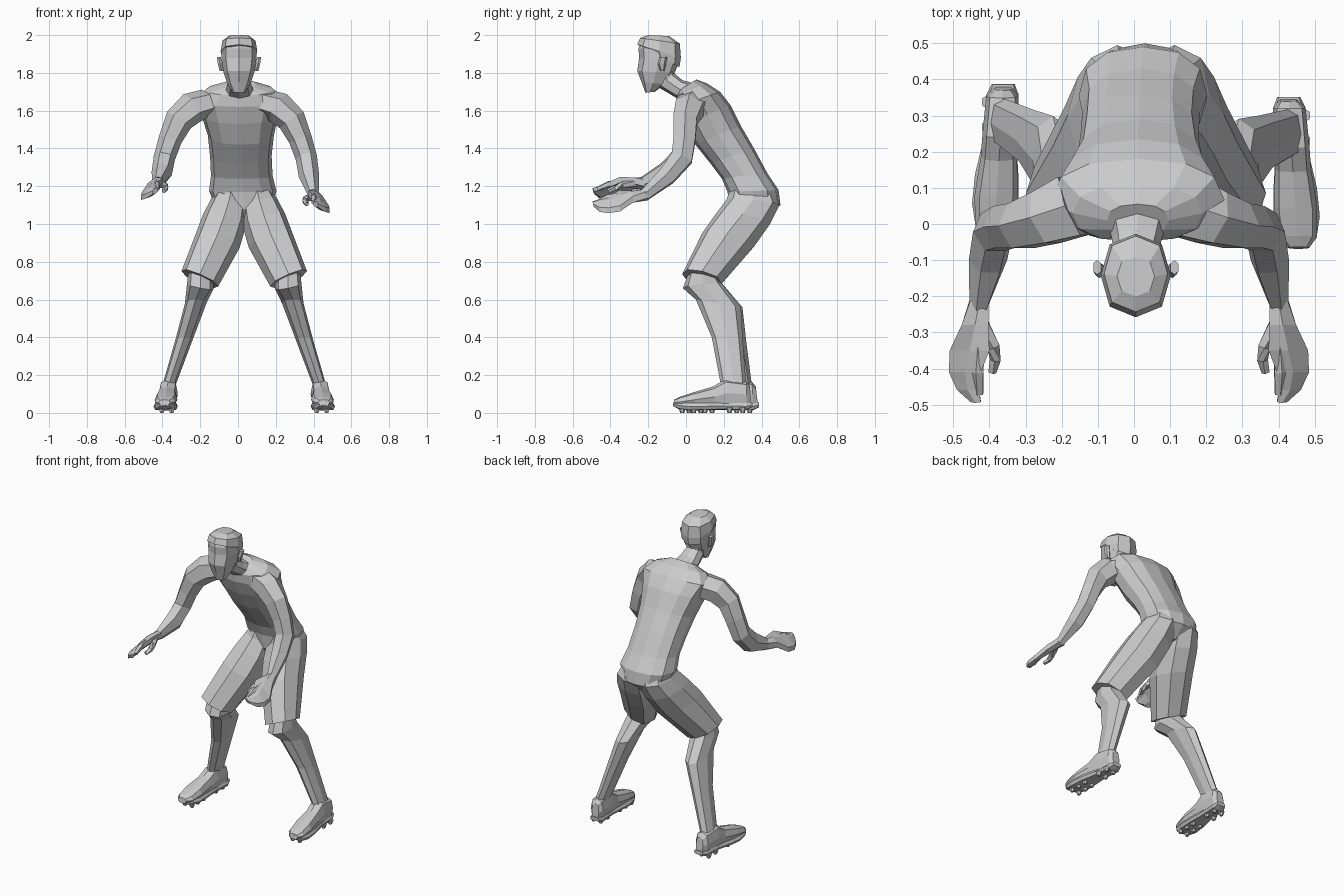
import bpy, bmesh, math
from mathutils import Vector


def build(name, rings):
    """Skin a list of equal-sized point rings into a closed flat-shaded mesh."""
    bm = bmesh.new()
    vs = [[bm.verts.new(p) for p in r] for r in rings]
    n = len(vs[0])
    for a, b in zip(vs, vs[1:]):
        for i in range(n):
            j = (i + 1) % n
            bm.faces.new((a[i], a[j], b[j], b[i]))
    bm.faces.new(vs[0])
    bm.faces.new(vs[-1])
    bmesh.ops.recalc_face_normals(bm, faces=bm.faces)
    me = bpy.data.meshes.new(name)
    bm.to_mesh(me)
    bm.free()
    ob = bpy.data.objects.new(name, me)
    bpy.context.collection.objects.link(ob)
    return ob


def same(p):
    return p


def loft(name, secs, n=8, sq=0.85, fix=same):
    """Sections: centre x, half width, front (y, z), back (y, z), optional sideways slope."""
    power = lambda c: math.copysign(abs(c) ** sq, c) if abs(c) > 1e-6 else 0.0
    rings = []
    for cx, w, yf, zf, yb, zb, *k in secs:
        ring = []
        for i in range(n):
            a = 2 * math.pi * i / n
            s, t = w * power(math.sin(a)), 0.5 - 0.5 * power(math.cos(a))
            z = zf + (zb - zf) * t + (k[0] * s if k else 0)
            ring.append(fix(Vector((cx + s, yf + (yb - yf) * t, z))))
        rings.append(ring)
    return build(name, rings)


def tube(name, path, n=6, fix=same):
    """Path points: x, y, z, half thickness across, half thickness front-back."""
    pts = [Vector(p[:3]) for p in path]
    rings = []
    for i, c in enumerate(pts):
        t = (pts[min(i + 1, len(pts) - 1)] - pts[max(i - 1, 0)]).normalized()
        v = Vector((0, 1, 0))
        v = (v - t * v.dot(t)).normalized()
        u = t.cross(v)
        a, b = path[i][3:]
        rings.append([fix(c + u * a * math.cos(2 * math.pi * j / n) + v * b * math.sin(2 * math.pi * j / n))
                      for j in range(n)])
    return build(name, rings)


# Torso, leaning forward from the hips
loft("torso", [
    (.03, .07, .27, 1.02, .42, 1.03), (.03, .15, .23, 1.08, .50, 1.10),
    (.025, .178, .22, 1.17, .49, 1.18), (.02, .163, .19, 1.24, .43, 1.27),
    (.015, .163, .13, 1.32, .36, 1.40), (.015, .175, .05, 1.42, .29, 1.52),
    (.01, .205, -.01, 1.53, .235, 1.63), (.01, .24, -.045, 1.62, .18, 1.70),
    (.01, .18, -.05, 1.68, .11, 1.745), (.01, .085, -.035, 1.71, .055, 1.765)], n=12, sq=.85)

# Neck, head, hair cap
loft("neck", [(.01, .09, .0, 1.63, .06, 1.74), (.008, .07, -.055, 1.67, -.02, 1.762),
              (.005, .058, -.14, 1.72, -.065, 1.80), (.005, .058, -.16, 1.78, -.06, 1.84)])
loft("head", [(.005, .034, -.215, 1.695, -.165, 1.70), (.005, .062, -.235, 1.75, -.11, 1.74),
              (.005, .082, -.258, 1.81, -.06, 1.80), (.005, .092, -.248, 1.88, -.035, 1.86),
              (.005, .092, -.252, 1.93, -.035, 1.92), (.005, .07, -.235, 1.975, -.05, 1.96)])
loft("hair", [(.005, .091, -.235, 1.94, -.035, 1.83), (.005, .097, -.258, 1.95, -.027, 1.88),
              (.005, .088, -.243, 1.985, -.033, 1.955), (.005, .052, -.20, 2.0, -.09, 1.995)])


# Placement of the two sides: legs mirror about the hips, arms about the shoulders
def leg_side(s):
    def fix(p):
        dy = (.018 if s < 0 else -.02) * max(0, 1 - p.z / .7)
        return Vector((.033 + s * (p.x - .033), p.y + dy, p.z))
    return fix


def arm_side(s):
    def fix(p):
        dz = .07 * min(1, max(0, -p.y - .07) / .16) if s < 0 else 0
        return Vector((-.014 + s * (p.x + .014), p.y, p.z + dz))
    return fix


for s, side in ((1, "left"), (-1, "right")):
    leg, arm = leg_side(s), arm_side(s)

    # Shorts leg with sloping hem
    loft(side + "_shorts_leg", [
        (.10, .07, .235, 1.19, .46, 1.19, .1), (.112, .098, .215, 1.13, .495, 1.10, .15),
        (.136, .114, .155, 1.05, .445, 1.0, .25), (.172, .115, .085, .95, .36, .88, .35),
        (.268, .097, -.02, .735, .19, .685, .42)], fix=leg)

    # Knee, calf and ankle
    loft(side + "_lower_leg", [
        (.262, .065, .02, .76, .16, .72, .4), (.266, .07, -.015, .66, .195, .68, .2),
        (.29, .057, .055, .60, .295, .56), (.35, .046, .145, .40, .31, .385),
        (.432, .035, .20, .15, .335, .14)], fix=leg)

    # Shoe: low-cut upper on a wider flat sole
    loft(side + "_shoe_upper", [
        (.428, .026, .365, .03, .355, .14), (.43, .045, .34, .03, .335, .165),
        (.435, .05, .25, .03, .225, .18), (.44, .05, .18, .03, .16, .14),
        (.447, .06, .07, .03, .06, .11), (.452, .054, -.02, .03, -.015, .085),
        (.455, .03, -.05, .04, -.045, .07)], sq=.75, fix=leg)
    loft(side + "_shoe_sole", [
        (.428, .032, .37, .03, .37, .055), (.43, .045, .34, .015, .34, .055),
        (.437, .045, .22, .017, .22, .055), (.446, .06, .12, .015, .12, .055),
        (.45, .064, .04, .012, .04, .055), (.453, .052, -.02, .02, -.02, .06),
        (.455, .028, -.047, .035, -.047, .06)], sq=.5, fix=leg)

    # Short studs under the sole
    bm = bmesh.new()
    for y in (.32, .25, .12, .06, .0):
        for dx in (-.026, .026):
            p = leg(Vector((.443 + dx, y, .014)))
            r = bmesh.ops.create_cone(bm, cap_ends=True, segments=6, radius1=.011, radius2=.02, depth=.028)
            bmesh.ops.translate(bm, verts=r["verts"], vec=p)
    me = bpy.data.meshes.new(side + "_studs")
    bm.to_mesh(me)
    bm.free()
    bpy.context.collection.objects.link(bpy.data.objects.new(side + "_studs", me))

    # Bent arm from shoulder to wrist
    tube(side + "_arm", [
        (.14, .05, 1.64, .075, .10), (.215, .018, 1.615, .085, .085), (.285, -.005, 1.55, .076, .072),
        (.33, -.008, 1.45, .062, .067), (.362, -.022, 1.35, .057, .066),
        (.376, -.10, 1.255, .054, .055), (.40, -.22, 1.152, .028, .034)], fix=arm)

    # Hand, fingers and thumb
    loft(side + "_hand", [
        (.40, .028, -.20, 1.125, -.215, 1.185), (.412, .042, -.28, 1.115, -.28, 1.175, -.4),
        (.427, .062, -.35, 1.095, -.35, 1.15, -.75), (.44, .05, -.41, 1.08, -.41, 1.13, -.75),
        (.432, .034, -.455, 1.075, -.46, 1.12, -.7), (.41, .016, -.485, 1.09, -.495, 1.12, -.5)],
        n=6, fix=arm)
    tube(side + "_index_finger", [(.402, -.34, 1.145, .02, .02), (.403, -.41, 1.14, .018, .018),
                                  (.40, -.47, 1.115, .013, .013)], n=5, fix=arm)
    tube(side + "_thumb", [(.395, -.27, 1.145, .022, .022), (.36, -.34, 1.135, .018, .018),
                           (.355, -.375, 1.12, .016, .016), (.365, -.41, 1.105, .012, .012)], n=5, fix=arm)

    # Ear
    loft(side + "_ear", [
        (.005 + s * .092, .012, -.135, 1.81, -.115, 1.81), (.005 + s * .101, .013, -.15, 1.85, -.105, 1.85),
        (.005 + s * .107, .012, -.14, 1.885, -.10, 1.885)], n=6)
